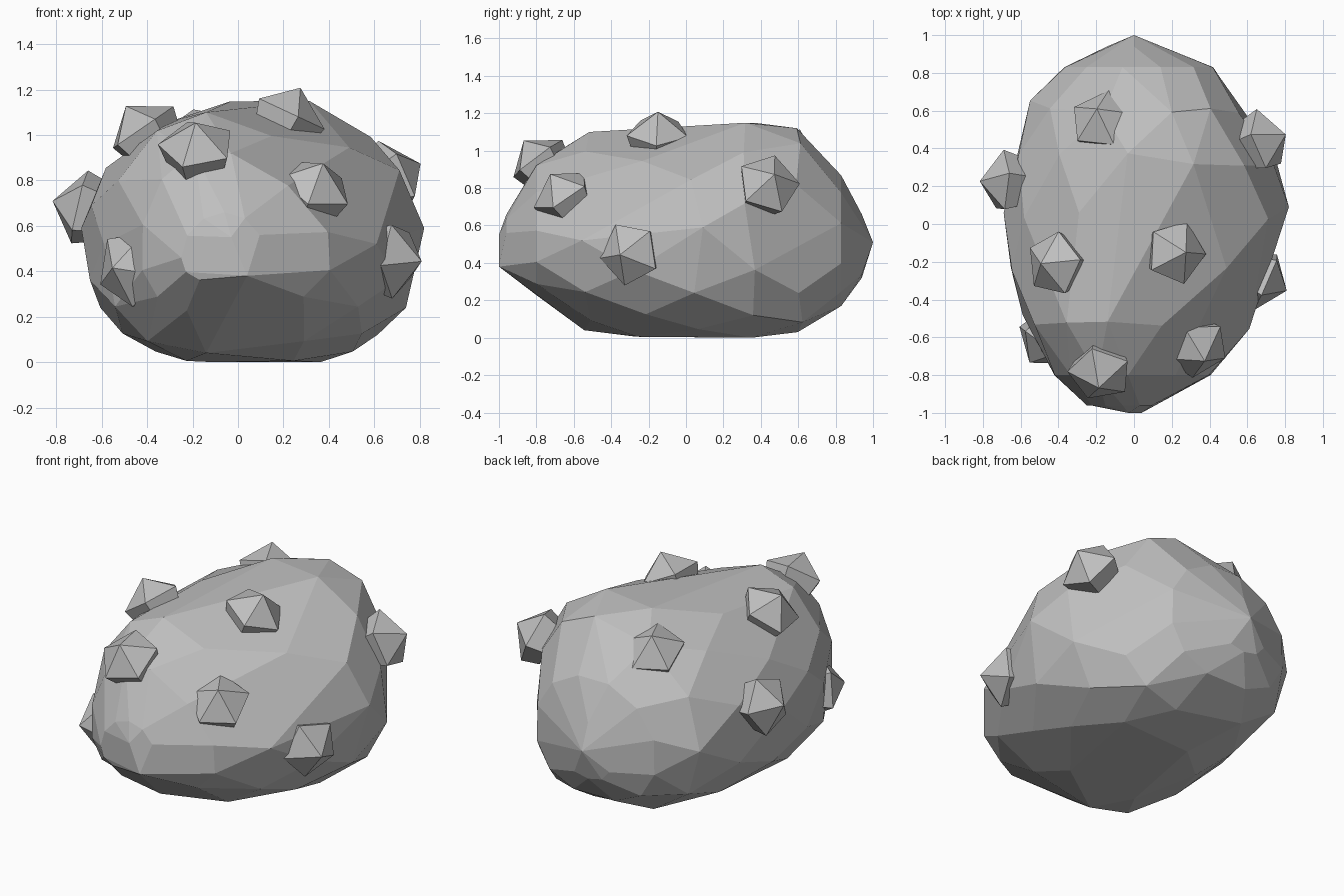
import bpy, bmesh, math, random
from mathutils import Vector

if bpy.data.objects.get("Cube"):
    bpy.data.objects.remove(bpy.data.objects["Cube"], do_unlink=True)

random.seed(4)
grey = bpy.data.materials.new("stone grey")
grey.use_nodes = True
tone = (0.52, 0.52, 0.52, 1)
grey.diffuse_color = tone
grey.node_tree.nodes["Principled BSDF"].inputs["Base Color"].default_value = tone


def finish(bm, name):
    bmesh.ops.recalc_face_normals(bm, faces=bm.faces)
    mesh = bpy.data.meshes.new(name)
    bm.to_mesh(mesh)
    bm.free()
    mesh.materials.append(grey)
    obj = bpy.data.objects.new(name, mesh)
    bpy.context.collection.objects.link(obj)
    return obj


def section_point(section, angle):
    """Point on a lopsided rounded outline; each side has its own reach."""
    y, left, right, low, high, crest, middle, shoulder = section
    c, s = math.cos(angle), math.sin(angle)
    boxy = 2.5 if s < 0 else (1.9 if c < 0 else shoulder)
    reach_x = right - crest if c > 0 else crest - left
    reach_z = high - middle if s > 0 else middle - low
    x = crest + reach_x * math.copysign(abs(c) ** (2 / boxy), c)
    z = middle + reach_z * math.copysign(abs(s) ** (2 / boxy), s)
    return Vector((x, y, z))


# Boulder: cross-sections from back to front
# (y, left, right, low, high, crest, middle, shoulder boxiness)
sections = [
    (0.94, -0.16, 0.16, 0.32, 0.66, 0, 0.5, 2),
    (0.83, -0.38, 0.43, 0.16, 0.88, 0.04, 0.52, 2),
    (0.62, -0.55, 0.61, 0.03, 1.12, 0.2, 0.52, 2),
    (0.34, -0.64, 0.76, -0.02, 1.17, 0.16, 0.56, 2),
    (0.06, -0.69, 0.82, -0.02, 1.14, 0.08, 0.59, 1.8),
    (-0.24, -0.67, 0.72, -0.01, 1.13, 0, 0.55, 1.8),
    (-0.52, -0.59, 0.61, 0.04, 1.1, -0.14, 0.52, 1.45),
    (-0.8, -0.43, 0.42, 0.22, 0.94, -0.12, 0.5, 1.5),
    (-0.96, -0.25, 0.12, 0.35, 0.66, -0.06, 0.46, 2),
]
bm = bmesh.new()
bm.verts.new((0, 1, 0.51))
bm.verts.new((0.04, -1, 0.38))
bm.verts.new((-0.03, -1, 0.55))
sides = 12
for i, section in enumerate(sections):
    for k in range(sides):
        angle = math.tau * (k + i % 2 / 2) / sides
        p = section_point(section, angle)
        p.y += random.uniform(-0.04, 0.04) if abs(p.y) < 0.75 else 0
        p.z = max(p.z, 0)
        bm.verts.new(p)
hull = bmesh.ops.convex_hull(bm, input=bm.verts)
loose = {g for g in hull["geom_interior"] + hull["geom_unused"]
         if isinstance(g, bmesh.types.BMVert)}
bmesh.ops.delete(bm, geom=list(loose), context="VERTS")
bmesh.ops.dissolve_limit(bm, angle_limit=math.radians(9),
                         verts=bm.verts, edges=bm.edges)
finish(bm, "boulder")


# Barnacles: five-sided caps with a tapered skirt sunk in the boulder
def barnacle(name, centre, direction, degrees):
    bm = bmesh.new()
    turn = math.radians(degrees)
    rings = []
    for radius, height in ((0.14, -0.09), (0.173, 0.01)):
        rings.append([bm.verts.new((radius * math.cos(a), radius * math.sin(a), height))
                      for a in (turn + math.tau * k / 5 for k in range(5))])
    tip = bm.verts.new((0, 0, 0.13))
    lower, upper = rings
    bm.faces.new(lower)
    for k in range(5):
        n = (k + 1) % 5
        bm.faces.new((lower[k], lower[n], upper[n], upper[k]))
        bm.faces.new((upper[k], upper[n], tip))
    obj = finish(bm, name)
    obj.location = centre
    obj.rotation_mode = "QUATERNION"
    obj.rotation_quaternion = Vector(direction).to_track_quat("Z", "Y")


barnacle("barnacle_top_right", (-0.42, -0.21, 1.02), (-0.55, 0, 0.8), 25)
barnacle("barnacle_front_upper", (-0.18, -0.79, 0.95), (-0.05, -0.6, 0.8), 36)
barnacle("barnacle_front_left", (0.335, -0.66, 0.77), (0.3, -0.5, 0.8), 18)
barnacle("barnacle_top_left", (0.22, -0.15, 1.09), (0.42, 0, 0.9), 51)
barnacle("barnacle_right_side", (-0.69, 0.22, 0.68), (-0.95, 0.05, 0.22), 35)
barnacle("barnacle_front_right", (-0.475, -0.63, 0.415), (-0.6, -0.8, 0), 61)
barnacle("barnacle_left_side", (0.69, -0.3, 0.45), (0.9, -0.4, -0.05), 44)
barnacle("barnacle_back_left", (0.69, 0.44, 0.82), (0.85, 0.25, 0.4), 0)
barnacle("barnacle_back_top", (-0.17, 0.55, 1.0), (-0.2, 0.45, 0.85), 20)
